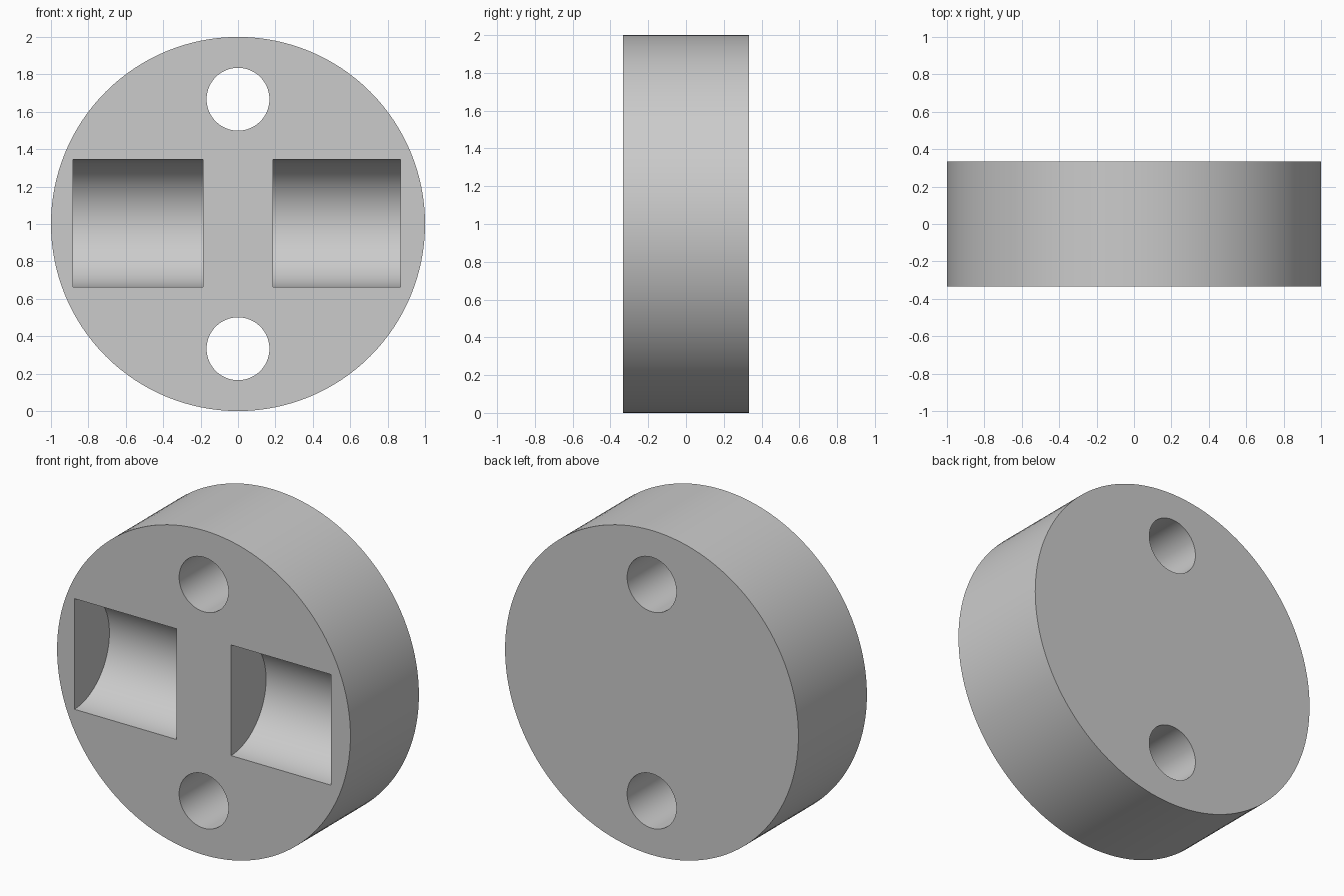
import bpy
import math

if "Cube" in bpy.data.objects:
    bpy.data.objects.remove(bpy.data.objects["Cube"], do_unlink=True)

RADIUS, DEPTH = 1.0, 0.667
HOLE_RADIUS, HOLE_OFFSET = 0.168, 0.667
POCKET_RADIUS = 0.341

grey = bpy.data.materials.new("plain grey")
grey.use_nodes = True
color = (0.6, 0.6, 0.6, 1)
grey.diffuse_color = color
grey.node_tree.nodes["Principled BSDF"].inputs["Base Color"].default_value = color


def cylinder(name, radius, length, location, axis, sides):
    """Cylinder lying along the x or y axis."""
    turn = (0, math.pi / 2, 0) if axis == "x" else (math.pi / 2, 0, 0)
    bpy.ops.mesh.primitive_cylinder_add(
        vertices=sides, radius=radius, depth=length, location=location, rotation=turn)
    obj = bpy.context.object
    obj.name = name
    obj.data.materials.append(grey)
    bpy.ops.object.transform_apply(location=True, rotation=True, scale=True)
    return obj


# Thick round body
body = cylinder("disc_body", RADIUS, DEPTH, (0, 0, RADIUS), "y", 128)

# Through holes above and below the centre
cutters = [cylinder("hole_cutter", HOLE_RADIUS, DEPTH * 2,
                    (0, 0, RADIUS + side * HOLE_OFFSET), "y", 64)
           for side in (-1, 1)]

# Half-round pockets sunk into the front face
for inner, outer in ((-0.186, -0.882), (0.186, 0.868)):
    cutters.append(cylinder("pocket_cutter", POCKET_RADIUS, abs(outer - inner),
                            ((inner + outer) / 2, -DEPTH / 2, RADIUS + 0.003), "x", 96))

# Cut everything out of the body, then discard the cutters
bpy.ops.object.select_all(action="DESELECT")
body.select_set(True)
bpy.context.view_layer.objects.active = body
for cutter in cutters:
    cut = body.modifiers.new("cut", "BOOLEAN")
    cut.operation = "DIFFERENCE"
    cut.solver = "EXACT"
    cut.object = cutter
    bpy.ops.object.modifier_apply(modifier=cut.name)
    bpy.data.objects.remove(cutter, do_unlink=True)

bpy.ops.object.shade_smooth_by_angle(angle=math.radians(30))
